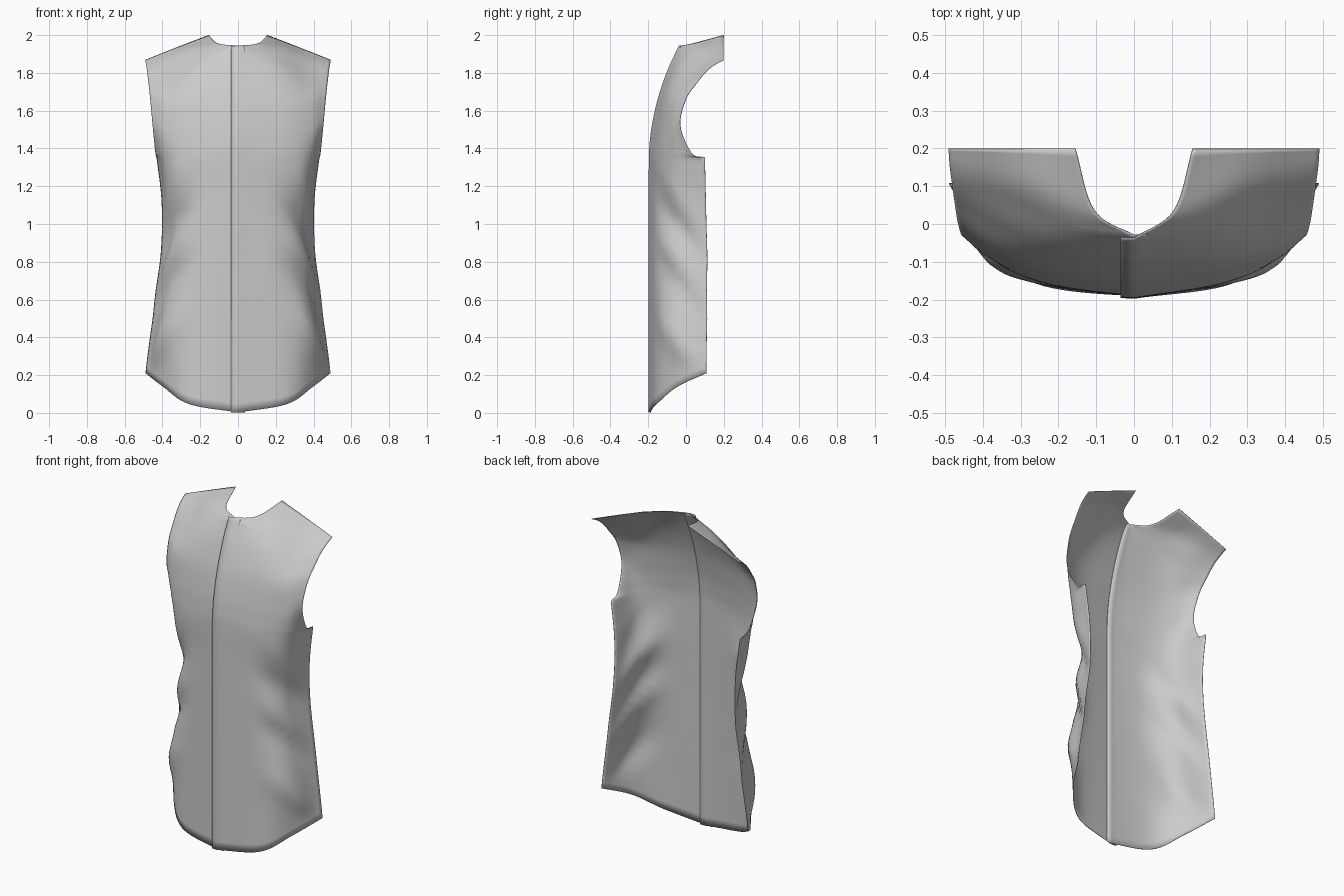
import bpy, math
from mathutils import Vector

if "Cube" in bpy.data.objects:
    bpy.data.objects.remove(bpy.data.objects["Cube"])

# Half-panel rows, hem to shoulder: centre edge, chest, flank, outer edge
ROWS = [
    [(0, -.196, .002), (.26, -.156, .047), (.395, -.047, .138), (.488, .108, .21)],
    [(0, -.196, .40), (.25, -.155, .41), (.385, -.068, .44), (.453, .11, .50)],
    [(0, -.196, .85), (.23, -.154, .85), (.35, -.066, .87), (.405, .11, .90)],
    [(0, -.196, 1.15), (.23, -.150, 1.14), (.352, -.064, 1.13), (.404, .105, 1.13)],
    [(0, -.195, 1.35), (.25, -.151, 1.33), (.382, -.070, 1.32), (.43, .10, 1.352)],
    [(0, -.190, 1.44), (.26, -.144, 1.42), (.387, -.080, 1.395), (.436, .03, 1.375)],
    [(0, -.176, 1.54), (.25, -.135, 1.52), (.387, -.084, 1.50), (.451, -.03, 1.52)],
    [(0, -.146, 1.67), (.24, -.110, 1.66), (.38, -.062, 1.65), (.464, .0, 1.66)],
    [(0, -.098, 1.81), (.22, -.059, 1.79), (.37, .006, 1.76), (.474, .06, 1.75)],
    [(0, -.037, 1.943), (.2, .0, 1.88), (.36, .07, 1.835), (.481, .11, 1.81)],
    [(.105, .035, 1.955), (.24, .085, 1.927), (.37, .125, 1.877), (.487, .155, 1.845)],
    [(.155, .199, 1.999), (.265, .199, 1.957), (.38, .199, 1.912), (.49, .199, 1.868)],
]
NECK, ARM = 9, 4          # rows where the neckline and the armhole begin
SUB, COLS = 8, 30
OVERLAP = .036
# Folds: height at the flank, bulge, width
FOLDS = [(.42, .022, .10), (.70, -.02, .07), (.84, .006, .06), (1.01, -.026, .09), (1.2, .006, .07)]


def spline(pts, t):
    """Catmull-Rom through pts, t in 0..len-1."""
    i = min(int(t), len(pts) - 2)
    f = t - i
    b, c = pts[i], pts[i + 1]
    a = pts[i - 1] if i > 0 else b * 2 - c
    d = pts[i + 2] if i + 2 < len(pts) else c * 2 - b
    return (b * 2 + (c - a) * f + (a * 2 - b * 5 + c * 4 - d) * f * f
            + (b * 3 - a - c * 3 + d) * f ** 3) * .5


def column(k, t):
    """Point on column k; edge columns have a sharp corner."""
    pts = [Vector(r[k]) for r in ROWS]
    corner = {0: NECK, 3: ARM}.get(k)
    if corner is None:
        return spline(pts, t)
    if t <= corner:
        return spline(pts[:corner + 1], t)
    return spline(pts[corner:], t - corner)


def ramp(x, a, b):
    f = max(0, min(1, (x - a) / (b - a)))
    return f * f * (3 - 2 * f)


def drape(p, u):
    """Diagonal folds at the flanks, fading at hem, armhole and edge."""
    m = ramp(u, .2, .62) * (1 - .85 * ramp(u, .75, 1))
    m *= ramp(p.z, .15, .35) * (1 - ramp(p.z, 1.25, 1.45))
    s = p.z + 1.1 * (p.y + .07)
    w = sum(a * math.exp(-((s - h) / d) ** 2) for h, a, d in FOLDS)
    return p + Vector((.75, -.65, 0)) * (m * w)


def panel(name, side, under):
    verts, faces = [], []
    n = (len(ROWS) - 1) * SUB + 1
    w = COLS + 1
    for r in range(n):
        ctrl = [column(k, r / SUB) for k in range(4)]
        for c in range(w):
            u = c / COLS
            p = drape(spline(ctrl, u * 3), u)
            p.y += under * math.exp(-p.x / .06)
            verts.append((side * p.x, p.y, p.z))
    for r in range(n - 1):
        for c in range(COLS):
            faces.append((r * w + c, r * w + c + 1, (r + 1) * w + c + 1, (r + 1) * w + c))
    # placket strip crossing the centre line
    base = len(verts)
    for r in range(NECK * SUB + 1):
        x, y, z = verts[r * w]
        verts.append((x - side * OVERLAP, y + .002, z))
    for r in range(NECK * SUB):
        faces.append((base + r, r * w, (r + 1) * w, base + r + 1))
    if side < 0:
        faces = [f[::-1] for f in faces]
    me = bpy.data.meshes.new(name)
    me.from_pydata(verts, [], faces)
    ob = bpy.data.objects.new(name, me)
    bpy.context.collection.objects.link(ob)
    sol = ob.modifiers.new("cloth", 'SOLIDIFY')
    sol.thickness, sol.offset = .003, 0
    bpy.ops.object.select_all(action='DESELECT')
    bpy.context.view_layer.objects.active = ob
    ob.select_set(True)
    bpy.ops.object.shade_smooth_by_angle(angle=math.radians(40))


# Overlapping front panels of the sleeveless shirt
panel("outer_front_panel", 1, 0)
panel("under_front_panel", -1, .008)
